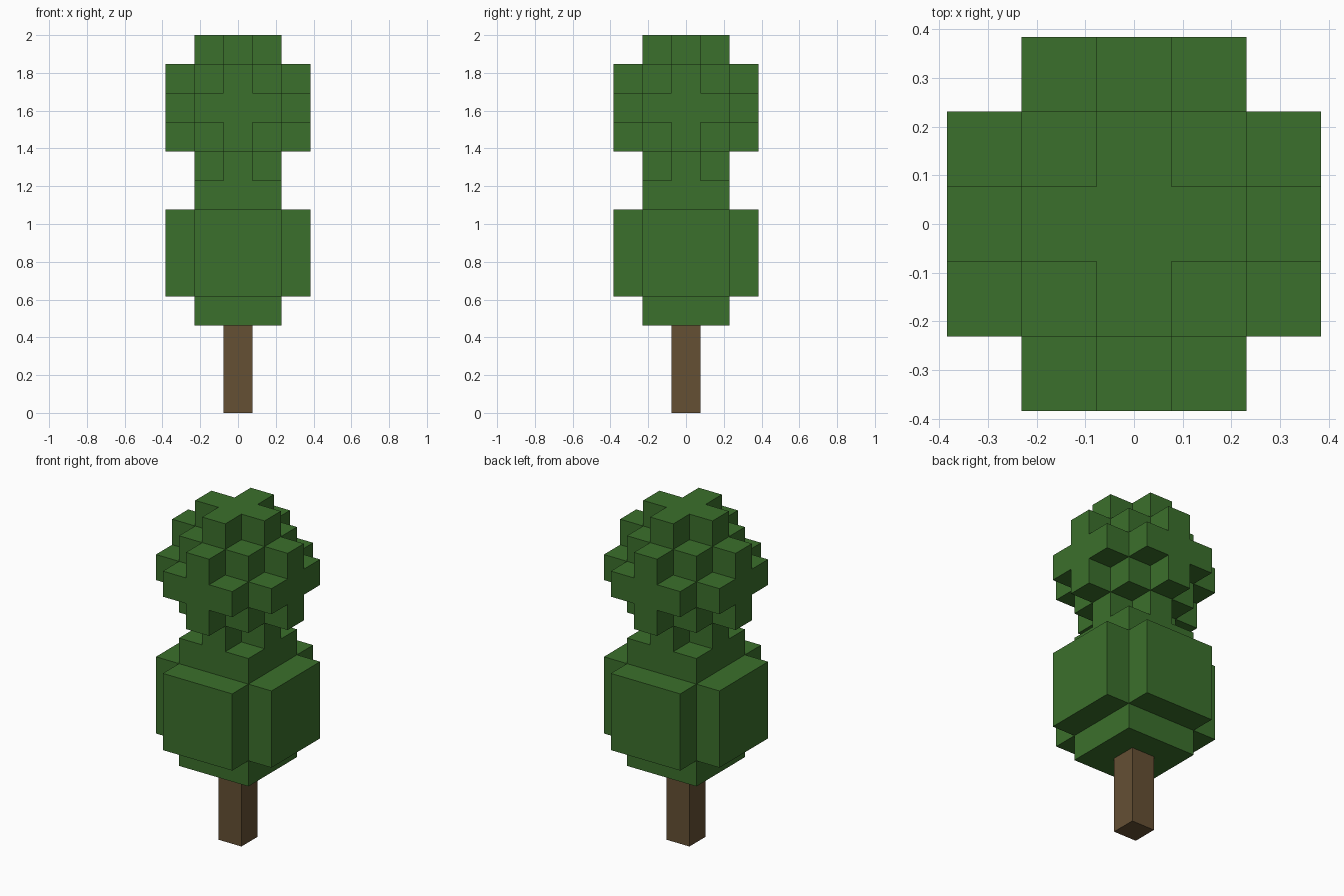
import bpy, bmesh
from itertools import product
from mathutils import Vector

if "Cube" in bpy.data.objects:
    bpy.data.objects.remove(bpy.data.objects["Cube"], do_unlink=True)

U = 2 / 13  # one block of the 13-block-tall tree


def material(name, color):
    mat = bpy.data.materials.new(name)
    mat.use_nodes = True
    mat.diffuse_color = (*color, 1)
    bsdf = mat.node_tree.nodes["Principled BSDF"]
    bsdf.inputs["Base Color"].default_value = (*color, 1)
    bsdf.inputs["Roughness"].default_value = 0.9
    return mat


def blocks(name, cells, center_z, mat):
    """Outer skin of a set of unit blocks, centred on the given height."""
    cells = set(cells)
    bm = bmesh.new()
    for cell in cells:
        for axis, sign in product(range(3), (-1, 1)):
            n = Vector((0, 0, 0))
            n[axis] = sign
            if tuple(int(a + b) for a, b in zip(cell, n)) in cells:
                continue
            u = Vector((0, 0, 0))
            u[(axis + 1) % 3] = 1
            v = n.cross(u)
            middle = Vector(cell) + n / 2 + Vector((0, 0, center_z))
            corners = [middle + (a * u + b * v) / 2
                       for a, b in ((-1, -1), (1, -1), (1, 1), (-1, 1))]
            bm.faces.new([bm.verts.new(c * U) for c in corners])
    # Weld the blocks and merge flat areas into single faces
    bmesh.ops.remove_doubles(bm, verts=bm.verts, dist=U / 100)
    bmesh.ops.dissolve_limit(bm, angle_limit=0.01, verts=bm.verts, edges=bm.edges)
    mesh = bpy.data.meshes.new(name)
    bm.to_mesh(mesh)
    bm.free()
    mesh.materials.append(mat)
    obj = bpy.data.objects.new(name, mesh)
    bpy.context.collection.objects.link(obj)
    return obj


leaf = material("leaf_green", (0.044, 0.162, 0.025))
bark = material("bark_brown", (0.130, 0.080, 0.034))

grid = list(product(range(-2, 3), repeat=3))


def outer(cell):
    return sum(abs(c) == 2 for c in cell)


# Trunk: a column three blocks tall
blocks("trunk", [(0, 0, z) for z in (-1, 0, 1)], 1.5, bark)

# Lower foliage: solid core with a square slab on every side
blocks("lower_foliage", [c for c in grid if outer(c) <= 1], 5.5, leaf)

# Upper foliage: solid core with a plus-shaped slab on every side
blocks("upper_foliage",
       [c for c in grid if outer(c) == 0
        or (outer(c) == 1 and sum(map(abs, c)) <= 3)], 10.5, leaf)
